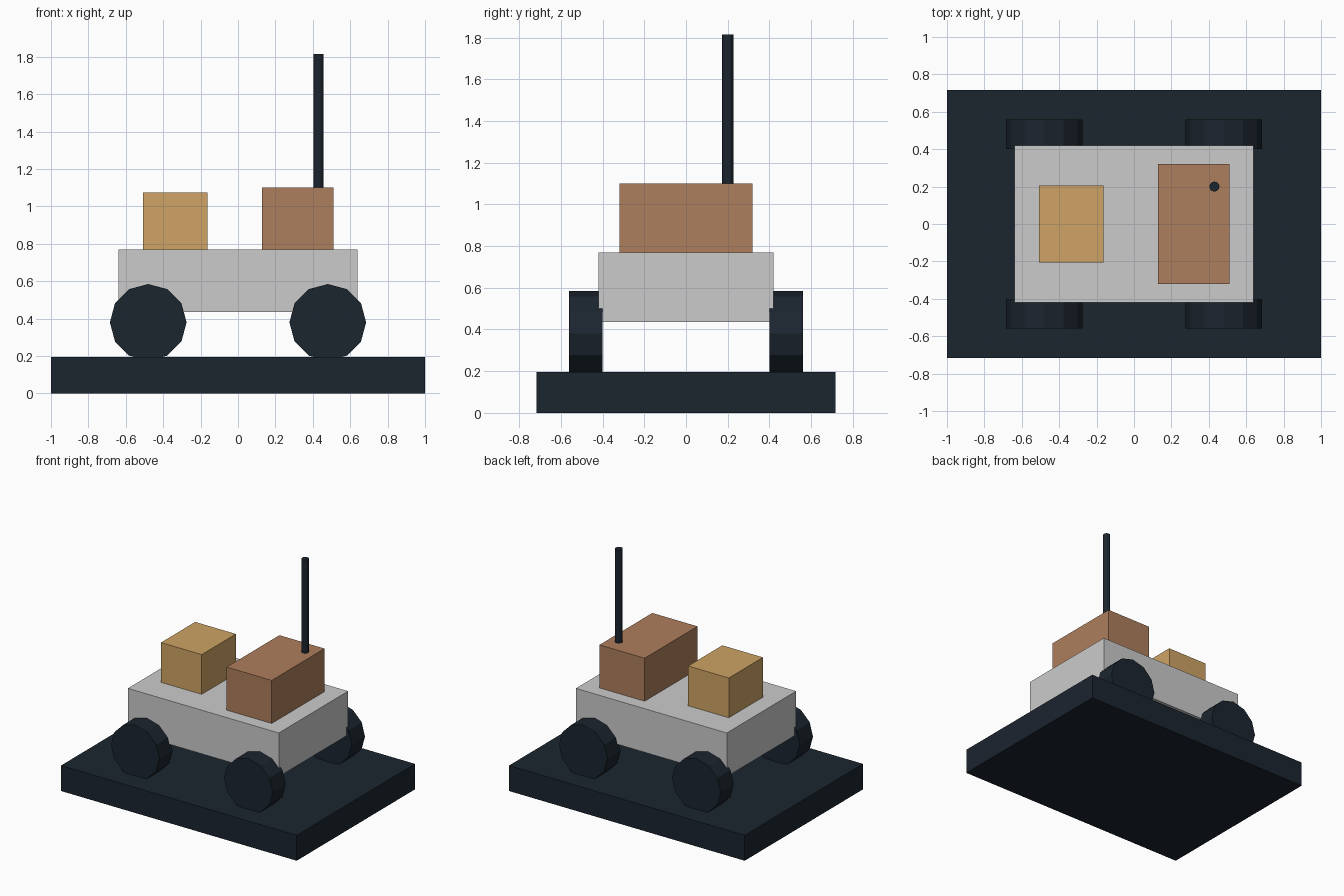
import bpy
from math import pi

if "Cube" in bpy.data.objects:
    bpy.data.objects.remove(bpy.data.objects["Cube"])


def material(name, r, g, b):
    m = bpy.data.materials.new(name)
    m.diffuse_color = (r, g, b, 1)
    m.use_nodes = True
    m.node_tree.nodes["Principled BSDF"].inputs["Base Color"].default_value = m.diffuse_color
    return m


dark = material("dark_blue", 0.011, 0.018, 0.028)
copper = material("copper", 0.42, 0.21, 0.107)
gold = material("gold", 0.62, 0.37, 0.13)


def finish(name, mat):
    o = bpy.context.object
    o.name = o.data.name = name
    if mat:
        o.data.materials.append(mat)
    return o


def box(name, x, y, z, mat=None):
    """Box from (min, max) ranges on each axis."""
    bpy.ops.mesh.primitive_cube_add(size=1, location=[sum(r) / 2 for r in (x, y, z)])
    bpy.context.object.scale = [r[1] - r[0] for r in (x, y, z)]
    bpy.ops.object.transform_apply(location=False, rotation=False, scale=True)
    return finish(name, mat)


def cylinder(name, sides, radius, depth, location, mat, rotation=(0, 0, 0)):
    bpy.ops.mesh.primitive_cylinder_add(vertices=sides, radius=radius, depth=depth,
                                        location=location, rotation=rotation)
    return finish(name, mat)


# Display base
box("base", (-1, 1), (-0.717, 0.717), (0, 0.195), dark)

# Rover body with two equipment boxes on its deck
box("body", (-0.64, 0.64), (-0.42, 0.42), (0.435, 0.77))
box("rear_box", (-0.508, -0.163), (-0.207, 0.207), (0.77, 1.075), gold)
box("front_box", (0.127, 0.51), (-0.32, 0.32), (0.77, 1.10), copper)

# Four twelve-sided wheels, slightly sunk into the base
for end, x in (("rear", -0.48), ("front", 0.48)):
    for side, y in (("right", -0.48), ("left", 0.48)):
        cylinder(f"{end}_{side}_wheel", 12, 0.205, 0.16, (x, y, 0.38), dark, (pi / 2, 0, 0))

# Antenna mast
cylinder("antenna", 12, 0.027, 0.72, (0.43, 0.2, 1.455), dark)
